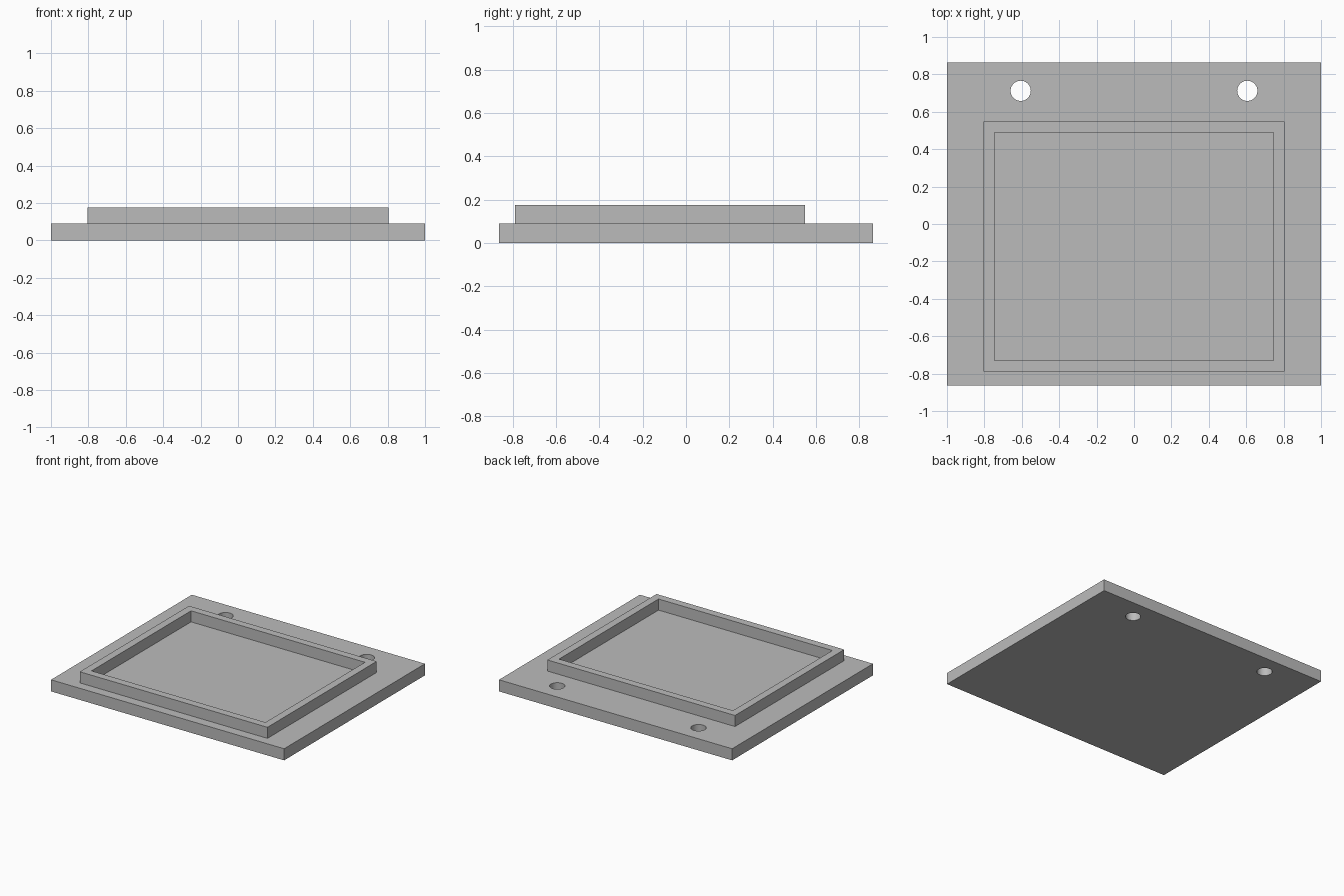
import bpy

if "Cube" in bpy.data.objects:
    bpy.data.objects.remove(bpy.data.objects["Cube"])

PLATE_TOP = 0.09
RIM_TOP = 0.176

grey = bpy.data.materials.new("plain_grey")
grey.use_nodes = True
colour = (0.5, 0.5, 0.5, 1)
grey.diffuse_color = colour
grey.node_tree.nodes["Principled BSDF"].inputs["Base Color"].default_value = colour


def finish(name):
    obj = bpy.context.object
    obj.name = name
    obj.data.materials.append(grey)
    bpy.ops.object.transform_apply(location=True, rotation=True, scale=True)
    return obj


def box(name, x, y, z):
    """Box spanning the (low, high) pairs x, y and z."""
    spans = (x, y, z)
    bpy.ops.mesh.primitive_cube_add(size=1, location=[(a + b) / 2 for a, b in spans])
    bpy.context.object.scale = [b - a for a, b in spans]
    return finish(name)


def cut(target, cutter):
    """Subtract the cutter, then remove it."""
    mod = target.modifiers.new("cut", "BOOLEAN")
    mod.operation = "DIFFERENCE"
    mod.solver = "EXACT"
    mod.object = cutter
    bpy.context.view_layer.objects.active = target
    bpy.ops.object.modifier_apply(modifier=mod.name)
    bpy.data.objects.remove(cutter)


# Base plate with two round mounting holes near the back edge
plate = box("base_plate", (-1, 1), (-0.863, 0.863), (0, PLATE_TOP))
for side in (-1, 1):
    bpy.ops.mesh.primitive_cylinder_add(
        vertices=48, radius=0.054, depth=0.5, location=(side * 0.606, 0.712, 0))
    cut(plate, finish("hole_cutter"))

# Raised rectangular rim, open down to the plate
rim = box("raised_rim", (-0.805, 0.805), (-0.789, 0.549), (PLATE_TOP, RIM_TOP))
opening = box("opening_cutter", (-0.746, 0.746), (-0.729, 0.49), (0, 0.5))
cut(rim, opening)

# Smooth hole walls, crisp edges
for obj in (plate, rim):
    bpy.ops.object.select_all(action="DESELECT")
    obj.select_set(True)
    bpy.context.view_layer.objects.active = obj
    bpy.ops.object.shade_smooth_by_angle()
